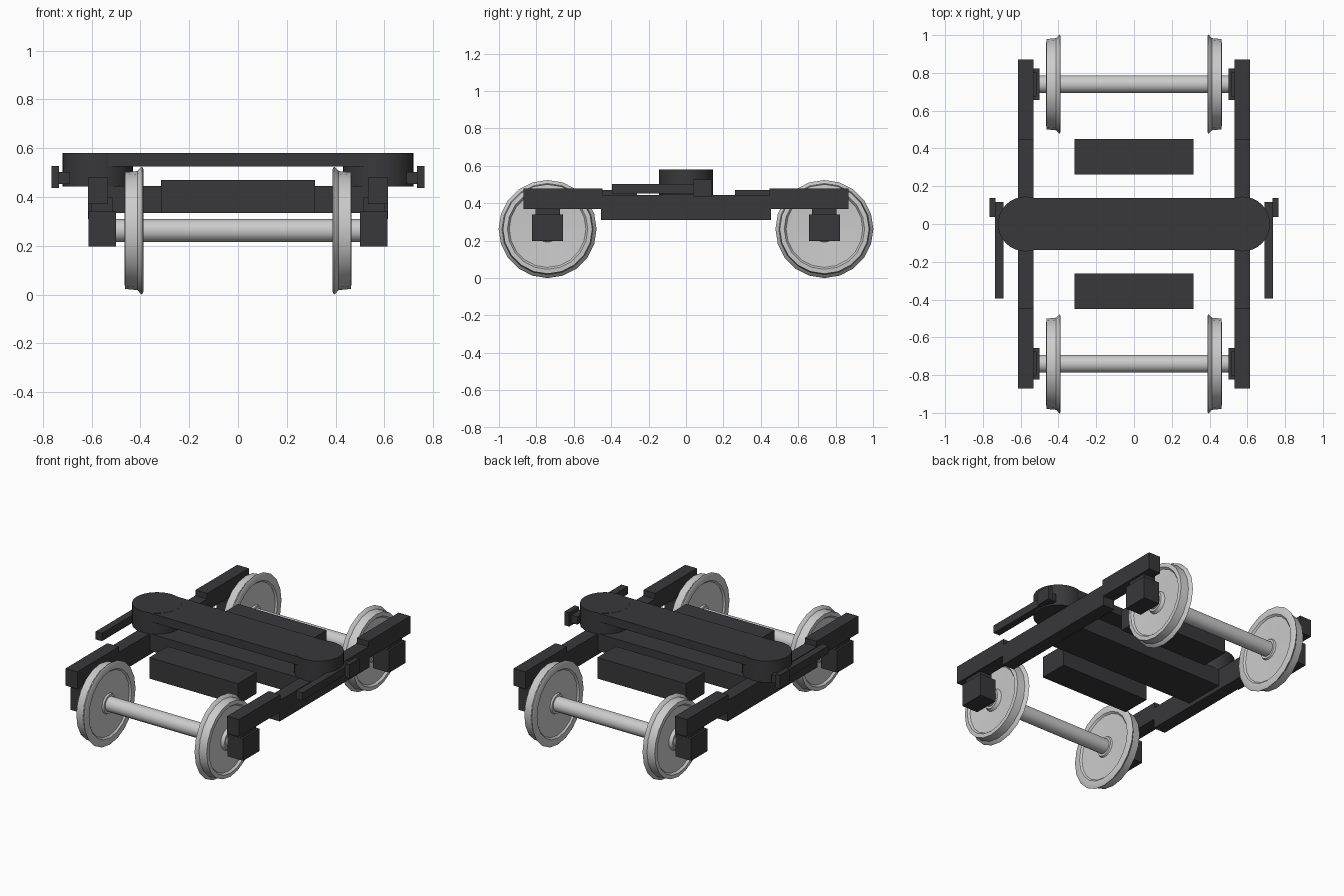
import bpy, bmesh, math

if "Cube" in bpy.data.objects:
    bpy.data.objects.remove(bpy.data.objects["Cube"])

dark = bpy.data.materials.new("dark_iron")
dark.diffuse_color = (0.04, 0.04, 0.043, 1)
dark.use_nodes = True
dark.node_tree.nodes["Principled BSDF"].inputs["Base Color"].default_value = dark.diffuse_color

AXLE_Y, AXLE_Z = 0.74, 0.262


def finish(bm, name, mat=None, smooth=False):
    bmesh.ops.recalc_face_normals(bm, faces=bm.faces)
    me = bpy.data.meshes.new(name)
    bm.to_mesh(me)
    bm.free()
    ob = bpy.data.objects.new(name, me)
    bpy.context.collection.objects.link(ob)
    if mat:
        me.materials.append(mat)
    if smooth:
        bpy.ops.object.select_all(action='DESELECT')
        ob.select_set(True)
        bpy.context.view_layer.objects.active = ob
        bpy.ops.object.shade_smooth_by_angle(angle=math.radians(30))
    return ob


def box(name, x, y, z, mat=dark):
    # box from (min, max) ranges
    bm = bmesh.new()
    bmesh.ops.create_cube(bm, size=1)
    for v in bm.verts:
        v.co = [(r[0] + r[1]) / 2 + c * (r[1] - r[0]) for r, c in zip((x, y, z), v.co)]
    return finish(bm, name, mat)


def lathe_x(name, profile, y, z, side=1, n=20):
    # spin (x, radius) profile around an axle parallel to x
    bm = bmesh.new()
    rings = []
    for i in range(n):
        a = math.tau * i / n
        rings.append([bm.verts.new((side * px, y + r * math.sin(a), z - r * math.cos(a)))
                      for px, r in profile])
    for i in range(n):
        p, q = rings[i], rings[(i + 1) % n]
        for j in range(len(profile) - 1):
            bm.faces.new((p[j], p[j + 1], q[j + 1], q[j]))
    bm.faces.new([r[0] for r in rings])
    bm.faces.new([r[-1] for r in rings])
    return finish(bm, name, None, True)


# wheelsets: flanged wheels with shallow dished faces, on through axles
wheel = [(0.392, 0.06), (0.402, 0.065), (0.398, 0.205), (0.388, 0.215), (0.388, 0.252),
         (0.393, 0.262), (0.400, 0.258), (0.412, 0.244), (0.463, 0.239),
         (0.465, 0.215), (0.452, 0.205), (0.445, 0.07), (0.465, 0.06)]
for ye, end in ((-1, "front"), (1, "back")):
    y = ye * AXLE_Y
    lathe_x(end + "_axle", [(-0.51, 0.047), (0.51, 0.047)], y, AXLE_Z, n=16)
    for s, side in ((-1, "left"), (1, "right")):
        lathe_x(f"{end}_{side}_wheel", wheel, y, AXLE_Z, s)
        # axle box and its neck under the side frame
        xs = sorted((s * 0.50, s * 0.613))
        box(f"{end}_{side}_axle_box", xs, (y - 0.083, y + 0.083), (0.197, 0.34))
        xs = sorted((s * 0.515, s * 0.60))
        box(f"{end}_{side}_axle_box_neck", xs, (y - 0.065, y + 0.065), (0.335, 0.40))
    # cross box between the wheels and the bolster
    box(end + "_cross_box", (-0.315, 0.315), sorted((ye * 0.263, ye * 0.45)), (0.335, 0.47))

# side frames: stepped profile in y/z, extruded in x
half = [(0.87, 0.37), (0.87, 0.48), (0.447, 0.48), (0.447, 0.445)]
low = [(0.455, 0.31), (0.455, 0.37)]
outline = low + half
outline += [(-y, z) for y, z in reversed(outline)]
for s, side in ((-1, "left"), (1, "right")):
    bm = bmesh.new()
    f = bm.faces.new([bm.verts.new((s * 0.532, y, z)) for y, z in outline])
    ext = bmesh.ops.extrude_face_region(bm, geom=[f])["geom"]
    for v in ext:
        if isinstance(v, bmesh.types.BMVert):
            v.co.x = s * 0.615
    finish(bm, side + "_side_frame", dark)

    # round bolster end
    bm = bmesh.new()
    bmesh.ops.create_cone(bm, cap_ends=True, segments=32, radius1=0.145, radius2=0.145, depth=0.137)
    bmesh.ops.translate(bm, verts=bm.verts, vec=(s * 0.575, 0, 0.5115))
    finish(bm, side + "_bolster_end", dark, True)

    # outer lever and its end block
    box(side + "_lever", sorted((s * 0.69, s * 0.735)), (-0.395, 0.117), (0.453, 0.503))
    box(side + "_lever_block", sorted((s * 0.733, s * 0.765)), (0.037, 0.138), (0.437, 0.526))

# bolster and the beam under it
box("bolster_bar", (-0.575, 0.575), (-0.138, 0.138), (0.525, 0.579))
box("lower_cross_beam", (-0.54, 0.54), (-0.135, 0.135), (0.335, 0.445))
